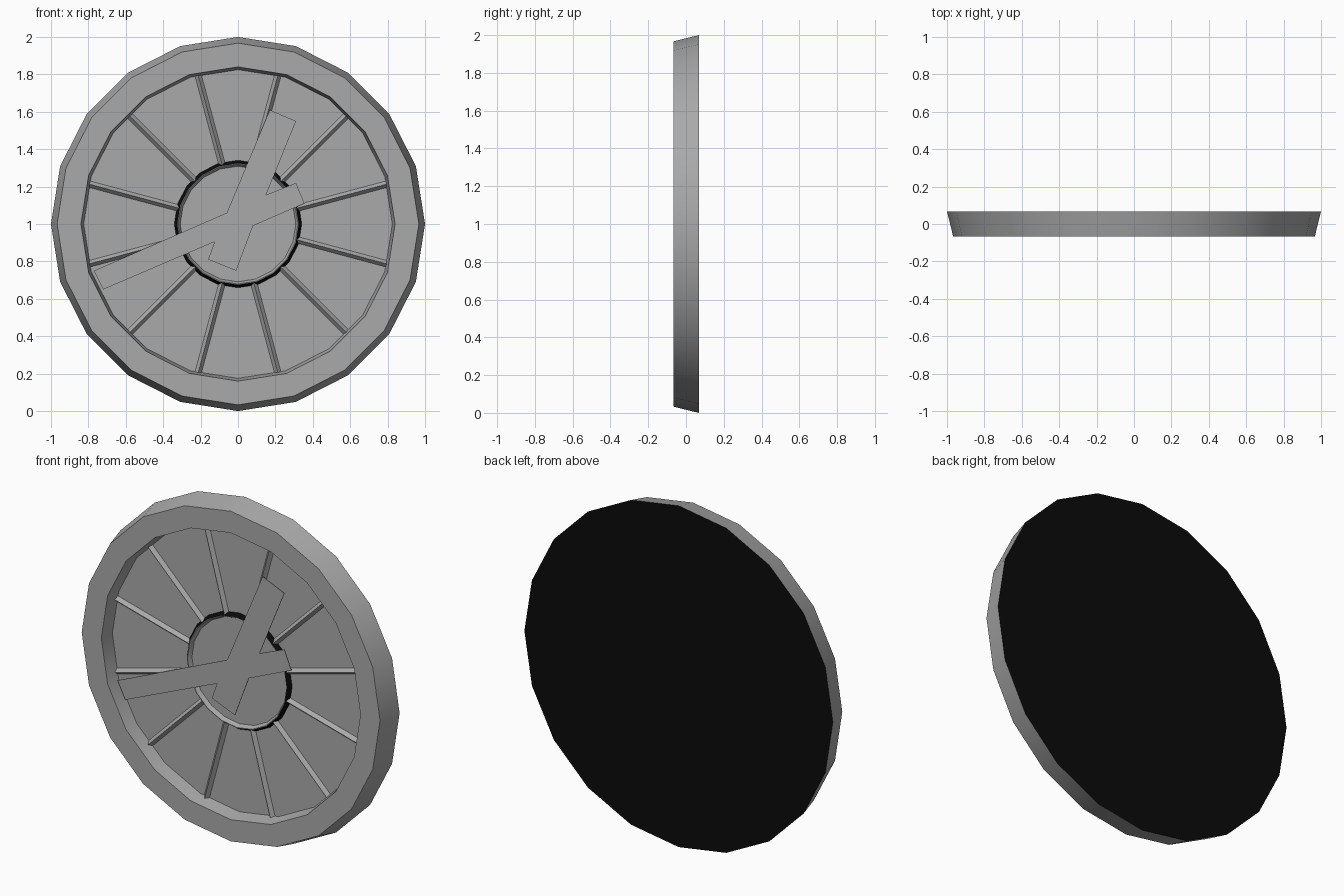
import bpy, bmesh, math
from mathutils import Matrix, Vector

cube = bpy.data.objects.get("Cube")
if cube:
    bpy.data.objects.remove(cube, do_unlink=True)

CENTRE = Matrix.Translation((0, 0, 1))
SIDES = 20
BACK, FRONT, DIAL = 0.068, -0.066, 0.015


def material(name, value):
    m = bpy.data.materials.new(name)
    m.use_nodes = True
    colour = (value, value, value, 1)
    m.diffuse_color = colour
    m.node_tree.nodes["Principled BSDF"].inputs["Base Color"].default_value = colour
    return m


grey = material("grey", 0.4)
black = material("black", 0.003)


def finish(name, bm, is_black=None):
    """Turn a bmesh into an object; is_black picks the black faces."""
    bmesh.ops.recalc_face_normals(bm, faces=bm.faces)
    bm.normal_update()
    if is_black:
        for f in bm.faces:
            f.material_index = int(is_black(f))
    bm.transform(CENTRE)
    mesh = bpy.data.meshes.new(name)
    bm.to_mesh(mesh)
    bm.free()
    mesh.materials.append(grey)
    mesh.materials.append(black)
    ob = bpy.data.objects.new(name, mesh)
    bpy.context.collection.objects.link(ob)
    bpy.ops.object.select_all(action="DESELECT")
    ob.select_set(True)
    bpy.context.view_layer.objects.active = ob
    bpy.ops.object.shade_smooth_by_angle(angle=math.radians(35))
    return ob


def lathe(profile):
    """Revolve a closed (radius, y) outline around the y axis.
    Points on the axis are left out and capped with one flat face."""
    bm = bmesh.new()
    rings = []
    for r, y in profile:
        ring = []
        for i in range(SIDES):
            a = math.tau * i / SIDES
            ring.append(bm.verts.new((r * math.cos(a), y, r * math.sin(a))))
        rings.append(ring)
    return bm, rings


def bridge(bm, a, b):
    for i in range(SIDES):
        j = (i + 1) % SIDES
        bm.faces.new((a[i], a[j], b[j], b[i]))


# Case: tapered rim, recessed dial and flat back
bm, rings = lathe([(1, BACK), (0.967, FRONT), (0.84, FRONT), (0.825, DIAL)])
for a, b in zip(rings, rings[1:]):
    bridge(bm, a, b)
bm.faces.new(rings[0])
bm.faces.new(rings[-1])
finish("case", bm, lambda f: f.normal.y > 0.9)

# Raised ring around the dial centre, dark on its outer wall
bm, rings = lathe([(0.342, DIAL + 0.002), (0.325, -0.01),
                   (0.321, -0.01), (0.308, DIAL + 0.002)])
for a, b in zip(rings, rings[1:] + rings[:1]):
    bridge(bm, a, b)


def faces_out(f):
    c = f.calc_center_median()
    return f.normal.dot(Vector((c.x, 0, c.z)).normalized()) > 0.3


finish("centre_ring", bm, faces_out)

# Hour ridges: triangular bars spread around the dial
bm = bmesh.new()
for k in range(12):
    turn = Matrix.Rotation(math.radians(15 + 30 * k), 4, "Y")
    ends = []
    for r in (0.325, 0.828):
        section = ((-0.019, DIAL + 0.002), (0, -0.006), (0.019, DIAL + 0.002))
        ends.append([bm.verts.new(turn @ Vector((x, y, r))) for x, y in section])
    inner, outer = ends
    bm.faces.new(inner)
    bm.faces.new(outer)
    for i in range(3):
        j = (i + 1) % 3
        bm.faces.new((inner[i], inner[j], outer[j], outer[i]))
finish("hour_ridges", bm)

# Hands: one thin crossed plate
outline = [(-0.77, 0.75), (-0.06, 1.06), (0.17, 1.61), (0.31, 1.55),
           (0.15, 1.155), (0.31, 1.22), (0.355, 1.11), (0.08, 0.99),
           (-0.01, 0.75), (-0.16, 0.81), (-0.125, 0.905), (-0.72, 0.65)]
bm = bmesh.new()
plate = bm.faces.new([bm.verts.new((x, -0.015, z - 1)) for x, z in outline])
grown = bmesh.ops.extrude_face_region(bm, geom=[plate])["geom"]
bmesh.ops.translate(bm, vec=(0, 0.004, 0),
                    verts=[v for v in grown if isinstance(v, bmesh.types.BMVert)])
finish("hands", bm)
